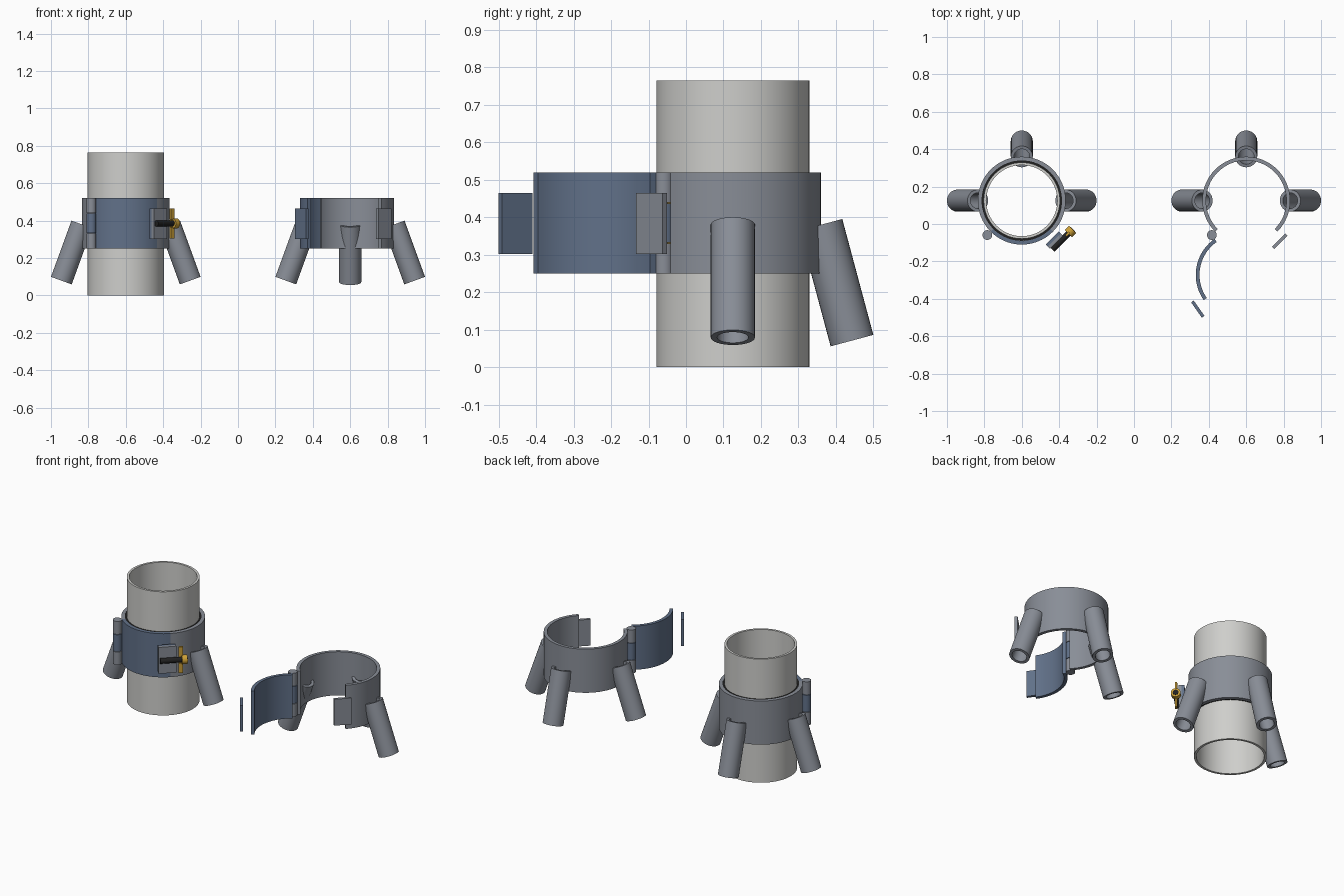
import bpy, bmesh
from math import radians, sin, cos, pi
from mathutils import Matrix, Vector

if "Cube" in bpy.data.objects:
    bpy.data.objects.remove(bpy.data.objects["Cube"], do_unlink=True)


def material(name, rgb):
    m = bpy.data.materials.new(name)
    m.use_nodes = True
    m.diffuse_color = (*rgb, 1)
    bsdf = m.node_tree.nodes["Principled BSDF"]
    bsdf.inputs["Base Color"].default_value = (*rgb, 1)
    bsdf.inputs["Roughness"].default_value = 0.6
    return m


STEEL = material("steel grey", (0.25, 0.27, 0.31))
BLUE = material("slate blue", (0.12, 0.165, 0.25))
PIPE = material("pale grey", (0.62, 0.62, 0.60))
BRASS = material("brass", (0.62, 0.36, 0.04))
BLACK = material("black", (0.015, 0.015, 0.015))


def finish(name, bm, mat, matrix=None):
    bmesh.ops.recalc_face_normals(bm, faces=bm.faces)
    if matrix is not None:
        bm.transform(matrix)
    mesh = bpy.data.meshes.new(name)
    bm.to_mesh(mesh)
    bm.free()
    mesh.materials.append(mat)
    ob = bpy.data.objects.new(name, mesh)
    bpy.context.collection.objects.link(ob)
    bpy.ops.object.select_all(action="DESELECT")
    bpy.context.view_layer.objects.active = ob
    ob.select_set(True)
    bpy.ops.object.shade_smooth_by_angle(angle=radians(30))
    return ob


def shell(name, r_in, r_out, z0, z1, mat, start=0, end=360, steps=64, matrix=None):
    """Curved wall swept around z; a full turn makes a tube."""
    bm = bmesh.new()
    full = end - start == 360
    rows = []
    for i in range(steps if full else steps + 1):
        a = radians(start + (end - start) * i / steps)
        rows.append([bm.verts.new((r * cos(a), r * sin(a), z))
                     for r, z in ((r_in, z0), (r_out, z0), (r_out, z1), (r_in, z1))])
    pairs = list(zip(rows, rows[1:]))
    if full:
        pairs.append((rows[-1], rows[0]))
    else:
        bm.faces.new(rows[0])
        bm.faces.new(rows[-1])
    for a, b in pairs:
        for k in range(4):
            n = (k + 1) % 4
            bm.faces.new((a[k], a[n], b[n], b[k]))
    return finish(name, bm, mat, matrix)


def rod(name, p, q, r, mat):
    bm = bmesh.new()
    p, q = Vector(p), Vector(q)
    bmesh.ops.create_cone(bm, cap_ends=True, segments=32, radius1=r, radius2=r,
                          depth=(q - p).length)
    turn = (q - p).to_track_quat("Z", "Y").to_matrix().to_4x4()
    return finish(name, bm, mat, Matrix.Translation((p + q) / 2) @ turn)


def plate(name, centre, size, angle, mat):
    bm = bmesh.new()
    bmesh.ops.create_cube(bm, size=1)
    bmesh.ops.scale(bm, vec=size, verts=bm.verts)
    return finish(name, bm, mat, Matrix.Translation(centre) @ Matrix.Rotation(radians(angle), 4, "Z"))


Y = 0.125            # depth of both clamp centres
R_IN, R_OUT = 0.215, 0.235
LOW, HIGH = 0.25, 0.52
FLANGE = (0.1, 0.017, 0.163)
FLANGE_Z = 0.383


def clamp(label, cx, swing, door_flange, door_flange_angle):
    centre = Matrix.Translation((cx, Y, 0))
    # Fixed band
    shell(label + "_band", R_IN, R_OUT, LOW, HIGH, STEEL, -45, 225, 48, centre)
    # Leg sockets
    for side, azimuth, tilt in (("right", 180, 20), ("back", 90, 15), ("left", 0, 20)):
        m = (centre @ Matrix.Rotation(radians(azimuth), 4, "Z")
             @ Matrix.Translation((R_OUT, 0, 0.38)) @ Matrix.Rotation(radians(-tilt), 4, "Y"))
        shell(f"{label}_{side}_leg_tube", 0.042, 0.059, -0.32, 0, STEEL, steps=32, matrix=m)
    # Hinge knuckles
    hx, hy = cx - 0.184, Y - 0.184
    for part, z0, z1, mat in (("lower", LOW, 0.33, STEEL), ("middle", 0.333, 0.437, BLUE),
                              ("upper", 0.44, HIGH, STEEL)):
        rod(f"{label}_{part}_knuckle", (hx, hy, z0), (hx, hy, z1), 0.026, mat)
    # Hinged door, swung about the hinge
    hinge = Matrix.Translation((hx, hy, 0))
    m = hinge @ Matrix.Rotation(radians(swing), 4, "Z") @ hinge.inverted() @ centre
    shell(label + "_door", R_IN, R_OUT, LOW, HIGH, BLUE, 225, 315, 20, m)
    # Closing flanges
    plate(label + "_band_flange", (cx + 0.18, -0.092, FLANGE_Z), FLANGE, 45, STEEL)
    plate(label + "_door_flange", (*door_flange, FLANGE_Z), FLANGE, door_flange_angle, BLUE)


clamp("closed", -0.6, 0, (-0.431, -0.081), 45)
clamp("open", 0.6, -100, (0.341, -0.455), -55)

# Pipe and rubber liner held by the closed clamp
hold = Matrix.Translation((-0.6, Y, 0))
shell("pipe", 0.19, 0.204, 0, 0.765, PIPE, matrix=hold)
shell("liner", 0.204, R_IN, LOW + 0.002, HIGH - 0.001, BLACK, matrix=hold)


# Bolt and wing nut
def on_bolt(x):
    return (x, x + 0.30, 0.385)


rod("bolt", on_bolt(-0.437), on_bolt(-0.327), 0.016, BLACK)
rod("wing_nut_hub", on_bolt(-0.351), on_bolt(-0.329), 0.027, BRASS)
for word, s in (("upper", 1), ("lower", -1)):
    x, y, z = on_bolt(-0.354)
    plate(word + "_nut_wing", (x, y, z + s * 0.05), (0.026, 0.012, 0.06), 45, BRASS)
